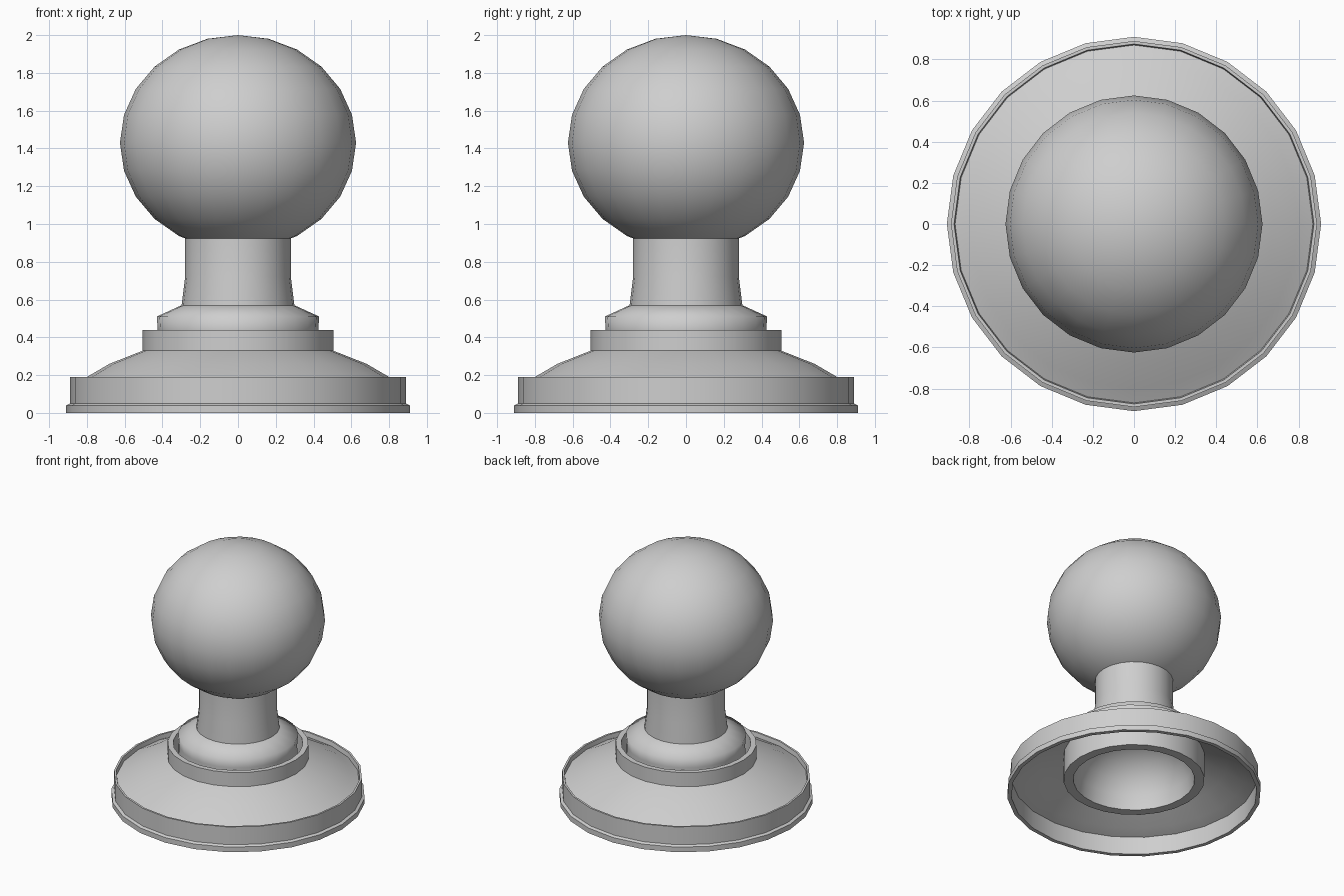
import bpy, bmesh, math

cube = bpy.data.objects.get("Cube")
if cube:
    bpy.data.objects.remove(cube, do_unlink=True)

SIDES = 24

grey = bpy.data.materials.new("plain grey")
grey.use_nodes = True
COLOUR = (0.62, 0.62, 0.62, 1)
grey.diffuse_color = COLOUR
grey.node_tree.nodes["Principled BSDF"].inputs["Base Color"].default_value = COLOUR


def lathe(name, profile, smooth_angle, closed=False):
    """Revolve (radius, height) points around z."""
    bm = bmesh.new()
    points = profile + profile[:1] if closed else profile
    verts = [bm.verts.new((r, 0, z)) for r, z in points]
    edges = [bm.edges.new(pair) for pair in zip(verts, verts[1:])]
    bmesh.ops.spin(bm, geom=verts + edges, cent=(0, 0, 0), axis=(0, 0, 1),
                   angle=math.tau, steps=SIDES)
    bmesh.ops.remove_doubles(bm, verts=bm.verts, dist=0.0005)
    bmesh.ops.recalc_face_normals(bm, faces=bm.faces)
    mesh = bpy.data.meshes.new(name)
    bm.to_mesh(mesh)
    bm.free()
    obj = bpy.data.objects.new(name, mesh)
    bpy.context.collection.objects.link(obj)
    finish(obj, smooth_angle)
    return obj


def finish(obj, smooth_angle):
    obj.data.materials.append(grey)
    bpy.ops.object.select_all(action="DESELECT")
    obj.select_set(True)
    bpy.context.view_layer.objects.active = obj
    bpy.ops.object.shade_smooth_by_angle(angle=math.radians(smooth_angle))


# Round base: stepped rim, raised lip and a thin sloping skirt, hollow below
lathe("base", [
    (0.88, 0), (0.91, 0), (0.91, 0.04), (0.89, 0.05), (0.89, 0.19),
    (0.875, 0.19), (0.87, 0.155), (0.80, 0.19), (0.68, 0.26), (0.49, 0.335),
    (0.49, 0.315), (0.67, 0.24), (0.80, 0.17), (0.88, 0.14),
], 40, closed=True)

# Collar tube with an inward flange at its lower end
lathe("collar", [
    (0.435, 0.11), (0.505, 0.11), (0.505, 0.44), (0.465, 0.44),
    (0.465, 0.13), (0.435, 0.13),
], 40, closed=True)

# Cap inside the collar, with a domed hollow underneath
lathe("cap", [
    (0.27, 0.58), (0.31, 0.565), (0.43, 0.51), (0.425, 0.44), (0.435, 0.11),
    (0.42, 0.22), (0.375, 0.325), (0.30, 0.41), (0.21, 0.465),
    (0.11, 0.495), (0, 0.505),
], 75)

# Stem flaring slightly towards the cap
lathe("stem", [(0.28, 0.98), (0.28, 0.72), (0.30, 0.56), (0.30, 0.54)], 40)

# Slightly flattened ball knob
bpy.ops.mesh.primitive_uv_sphere_add(segments=SIDES, ring_count=12, radius=1,
                                     location=(0, 0, 1.43))
knob = bpy.context.object
knob.name = "ball_knob"
knob.scale = (0.625, 0.625, 0.57)
bpy.ops.object.transform_apply(location=False, rotation=False, scale=True)
finish(knob, 60)
